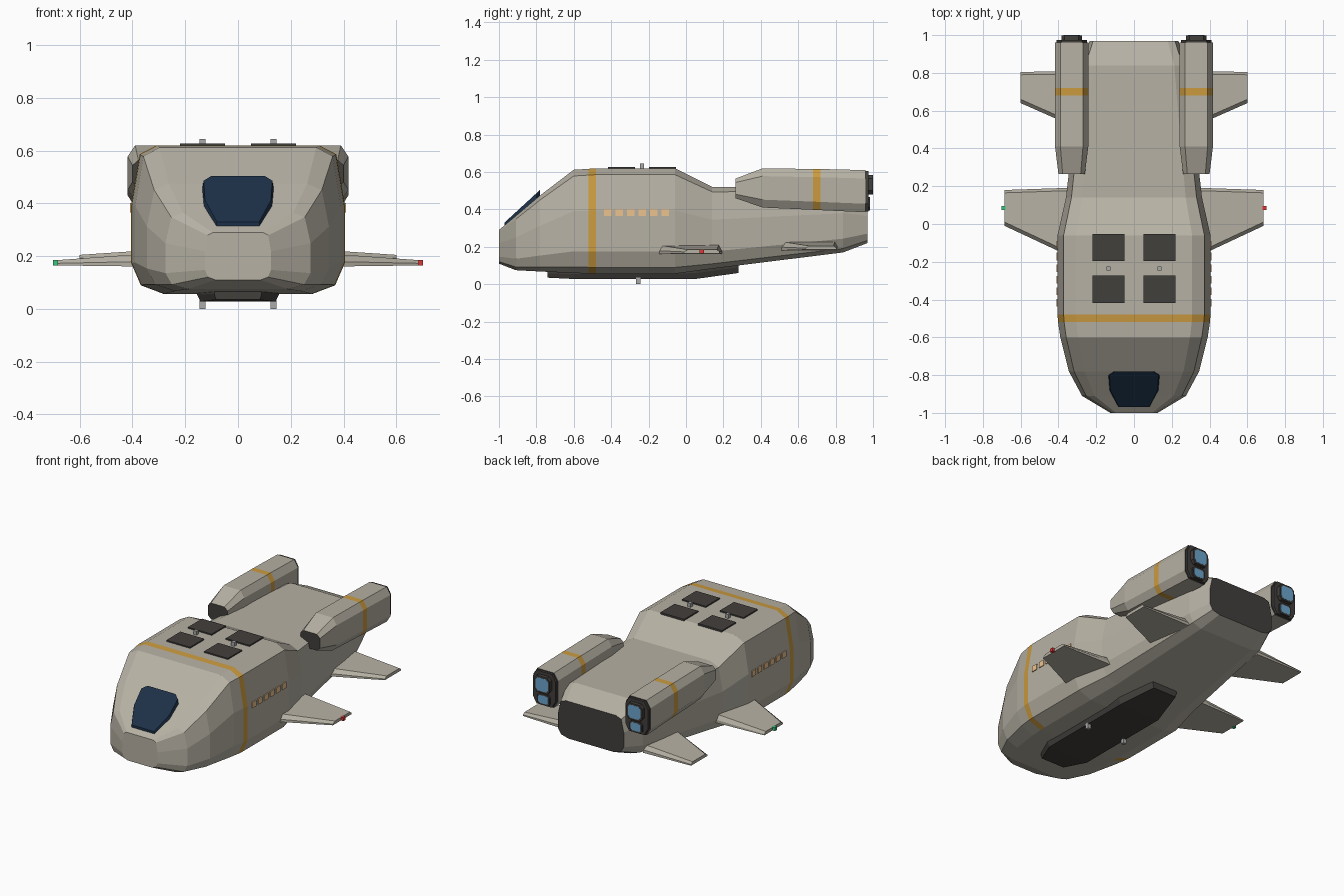
import bpy, bmesh

if "Cube" in bpy.data.objects:
    bpy.data.objects.remove(bpy.data.objects["Cube"])

def mat(name, r, g, b):
    m = bpy.data.materials.new(name)
    m.diffuse_color = (r, g, b, 1)
    m.use_nodes = True
    m.node_tree.nodes["Principled BSDF"].inputs["Base Color"].default_value = m.diffuse_color
    return m

BODY = mat("hull_beige", .47, .44, .37)
STRIPE = mat("stripe_ochre", .60, .33, .05)
DARK = mat("dark_panel", .055, .05, .045)
GLASS = mat("glass_navy", .012, .03, .065)
GLOW = mat("engine_blue", .15, .38, .62)
LAMP = mat("window_peach", .85, .55, .28)
RED = mat("light_red", .7, .04, .04)
GREEN = mat("light_green", .04, .55, .2)
METAL = mat("sensor_grey", .4, .4, .4)

def build(name, verts, faces, mats, idx=None):
    me = bpy.data.meshes.new(name)
    me.from_pydata(verts, [], faces)
    for m in mats:
        me.materials.append(m)
    if idx:
        me.polygons.foreach_set("material_index", idx)
    bm = bmesh.new()
    bm.from_mesh(me)
    bmesh.ops.recalc_face_normals(bm, faces=bm.faces)
    bm.to_mesh(me)
    bm.free()
    ob = bpy.data.objects.new(name, me)
    bpy.context.collection.objects.link(ob)
    return ob

def loft(name, half, sections, mats, cx=0, stripe=-1, skip=False, caps=(0, 0)):
    """Loft a mirrored half profile (u, v) through sections (y, half width, z low, z high)."""
    ring = half + [(-u, v) for u, v in reversed(half)]
    n, verts, faces, idx = len(ring), [], [], []
    for y, w, zb, zt in sections:
        verts += [(cx + u * w, y, zb + v * (zt - zb)) for u, v in ring]
    for i in range(len(sections) - 1):
        for j in range(n):
            k = (j + 1) % n
            faces.append((i*n + j, i*n + k, (i+1)*n + k, (i+1)*n + j))
            bottom = skip and j == len(half) - 1
            idx.append(1 if i == stripe and not bottom else 0)
    faces += [tuple(range(n)), tuple(range(len(verts) - n, len(verts)))]
    return build(name, verts, faces, mats, idx + list(caps))

def box(name, x0, x1, y0, y1, z0, z1, m):
    return loft(name, [(1, 1), (1, 0)],
                [(y0, (x1 - x0) / 2, z0, z1), (y1, (x1 - x0) / 2, z0, z1)], [m], cx=(x0 + x1) / 2)

# hull
HULL = [(.76, 1), (.92, .94), (1, .60), (1, .21), (.91, .06), (.69, 0)]
loft("hull", HULL,
     [(-1, .125, .11, .29), (-.91, .275, .075, .365), (-.78, .345, .068, .475),
      (-.6, .39, .06, .612), (-.52, .402, .057, .617), (-.48, .405, .056, .62),
      (-.06, .405, .056, .62), (.14, .36, .083, .52), (.84, .28, .17, .52), (.97, .235, .22, .46)],
     [BODY, STRIPE, DARK], stripe=4, skip=True, caps=(0, 2))

# belly hatch
loft("belly_hatch", [(1, 1), (1, .5), (.92, 0)],
     [(-.74, .09, .035, .08), (-.60, .155, .028, .08), (.05, .155, .028, .09), (.28, .09, .06, .12)], [DARK])

# cockpit window lying on the sloped nose
outline = [(.10, -.78), (.13, -.80), (.125, -.88), (.08, -.97)]
outline += [(-x, y) for x, y in reversed(outline)]
top = [(x, y, .33 + (y + .97) * .92) for x, y in outline]
low = [(x * 1.05, y, z - .035) for x, y, z in top]
n = len(top)
build("cockpit_window", top + low,
      [tuple(range(n)), tuple(range(n, 2 * n))] +
      [(i, (i + 1) % n, n + (i + 1) % n, n + i) for i in range(n)], [GLASS])

OCT = [(.68, 1), (1, .80), (1, .20), (.68, 0)]

def wing(name, s, root, tip):
    """Wing with chamfered upper edges; root/tip = (x, y front, y back, z low, z high)."""
    verts = []
    for x, y0, y1, z0, z1 in (root, tip):
        zm = z0 + (z1 - z0) * .4
        verts += [(s*x, y0, z0), (s*x, y1, z0), (s*x, y1, zm),
                  (s*x, y1 - .015, z1), (s*x, y0 + .02, z1), (s*x, y0, zm)]
    faces = [(i, (i + 1) % 6, 6 + (i + 1) % 6, 6 + i) for i in range(6)]
    build(name, verts, faces + [tuple(range(6)), tuple(range(6, 12))], [BODY])

for s, side in ((-1, "left"), (1, "right")):
    c = s * .33
    # engine nacelle
    loft("nacelle_" + side, OCT,
         [(.265, .07, .46, .565), (.41, .088, .41, .62), (.68, .088, .398, .616),
          (.72, .088, .396, .616), (.96, .088, .385, .61)],
         [BODY, STRIPE, DARK], cx=c, stripe=2, caps=(2, 2))
    loft("nacelle_end_" + side, OCT, [(.955, .08, .39, .605), (.975, .08, .39, .605)], [DARK], cx=c)
    # stacked nozzles with glowing ends
    for tag, w, z0, z1, y in (("upper", .055, .48, .585, 1.0), ("lower", .045, .395, .467, .985)):
        loft(f"nozzle_{tag}_{side}", OCT, [(.965, w, z0, z1), (y - .001, w, z0, z1)], [DARK], cx=c)
        loft(f"glow_{tag}_{side}", OCT, [(.97, w * .8, z0 + .01, z1 - .01),
                                         (y, w * .8, z0 + .01, z1 - .01)], [GLOW], cx=c)
    # wings and tip lights
    wing("front_wing_" + side, s, (.30, -.19, .193, .16, .213), (.685, -.01, .18, .165, .185))
    wing("rear_wing_" + side, s, (.26, .49, .81, .18, .228), (.60, .64, .805, .185, .205))
    x = s * .69
    box("tip_light_" + side, x - .011, x + .011, .073, .095, .164, .186, RED if s > 0 else GREEN)
    # side windows
    for i in range(6):
        y = -.418 + i * .0615
        box(f"side_window_{side}_{i}", s * .404 - .006, s * .404 + .006, y - .02, y + .02, .365, .402, LAMP)
    # roof panels
    for i, y in enumerate((-.345, -.125)):
        box(f"roof_panel_{side}_{i}", s * .135 - .085, s * .135 + .085, y - .072, y + .072, .61, .628, DARK)
    # sensors above and below
    x = s * .135
    box("roof_sensor_" + side, x - .011, x + .011, -.246, -.224, .615, .645, METAL)
    box("belly_sensor_" + side, x - .011, x + .011, -.266, -.244, 0, .035, METAL)
